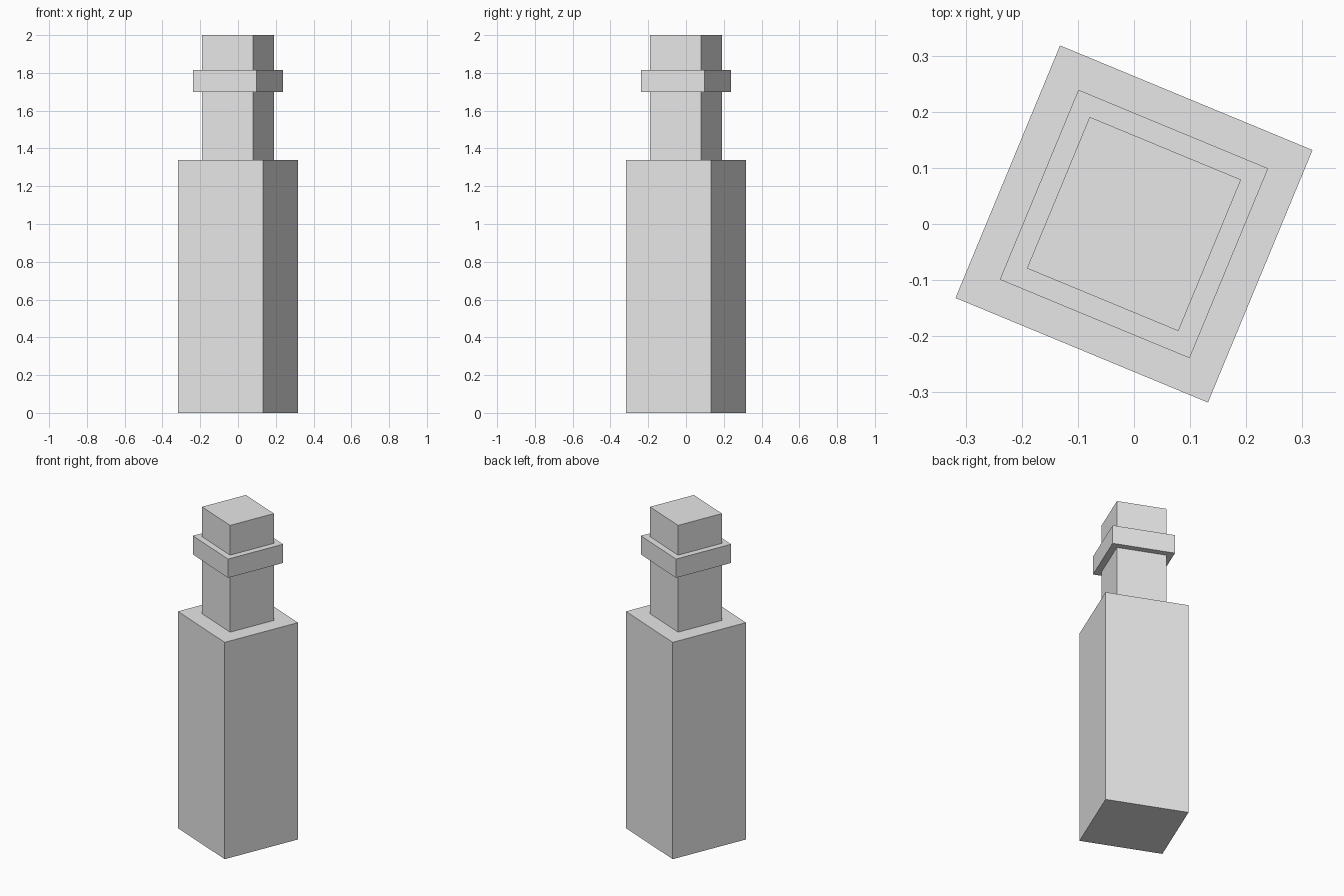
import bpy
import math

default_cube = bpy.data.objects.get("Cube")
if default_cube:
    bpy.data.objects.remove(default_cube, do_unlink=True)

# Single plain grey
GREY = (0.8, 0.8, 0.8, 1.0)
grey = bpy.data.materials.new("plain_grey")
grey.use_nodes = True
grey.diffuse_color = GREY
grey.node_tree.nodes["Principled BSDF"].inputs["Base Color"].default_value = GREY

TURN = math.radians(-22.5)


def square_block(name, side, bottom, top):
    """Upright square block, turned about the shared vertical axis."""
    bpy.ops.mesh.primitive_cube_add(
        size=1, location=(0, 0, (bottom + top) / 2), rotation=(0, 0, TURN))
    block = bpy.context.object
    block.name = name
    block.scale = (side, side, top - bottom)
    bpy.ops.object.transform_apply(location=False, rotation=True, scale=True)
    block.data.materials.append(grey)
    return block


# Tall body, slim neck and the collar around the neck
square_block("body", 0.487, 0, 1.34)
square_block("neck", 0.292, 1.34, 2)
square_block("collar", 0.366, 1.7, 1.816)
